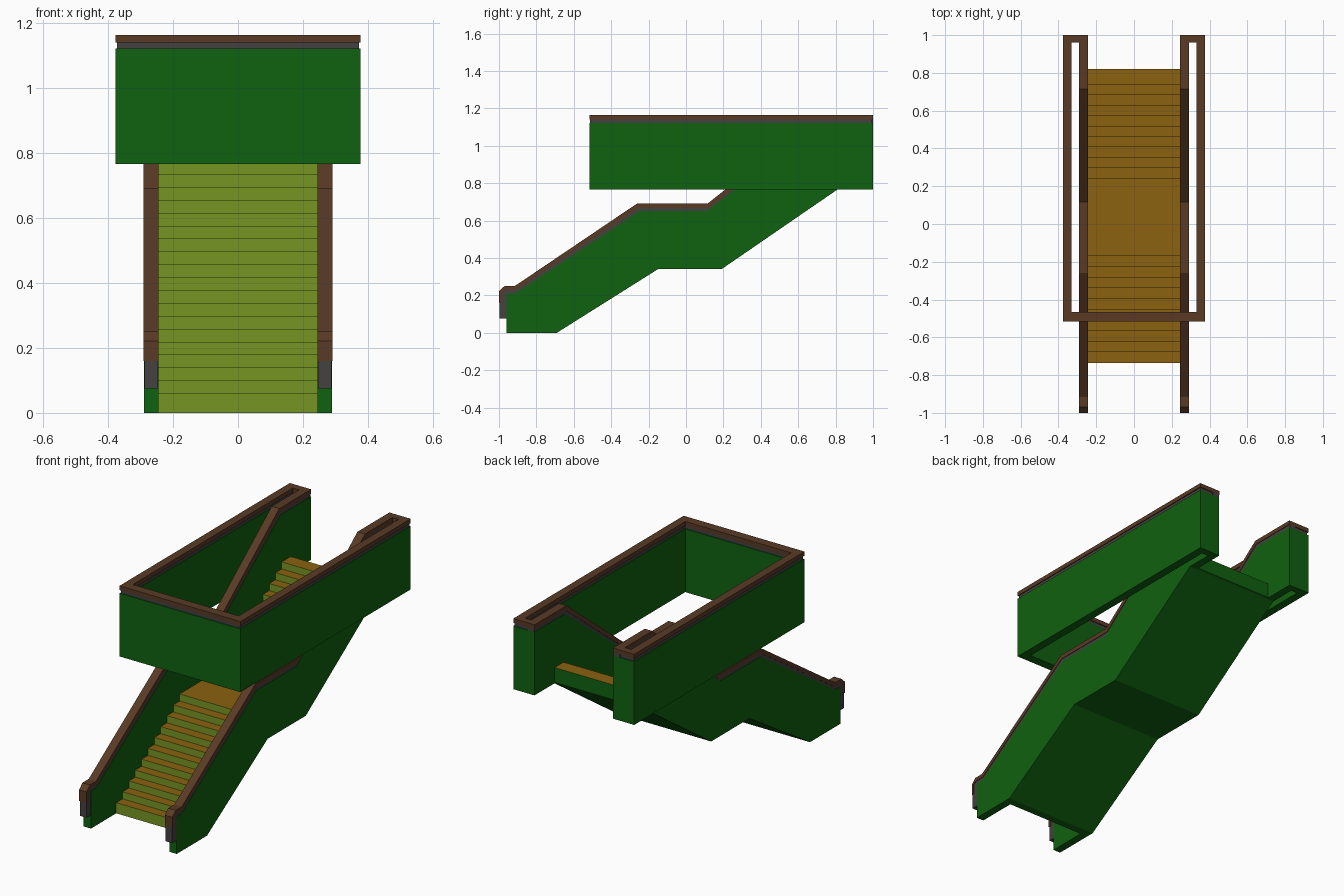
import bpy, bmesh

if "Cube" in bpy.data.objects:
    bpy.data.objects.remove(bpy.data.objects["Cube"])


def material(name, rgb):
    m = bpy.data.materials.new(name)
    m.diffuse_color = (*rgb, 1)
    m.use_nodes = True
    m.node_tree.nodes["Principled BSDF"].inputs["Base Color"].default_value = m.diffuse_color
    return m


GREEN = material("green_panel", (0.005, 0.12, 0.005))
OLIVE = material("olive_riser", (0.18, 0.30, 0.017))
TAN = material("tan_tread", (0.26, 0.12, 0.005))
BROWN = material("brown_rail", (0.10, 0.043, 0.018))
GRAY = material("gray_trim", (0.058, 0.052, 0.052))


def prism(name, points, low, high, axis, mats):
    """Extrude a flat outline: axis 'x' takes (y, z) points, axis 'z' takes (x, y)."""
    def place(p, t):
        return (t, p[0], p[1]) if axis == "x" else (p[0], p[1], t)
    bm = bmesh.new()
    a = [bm.verts.new(place(p, low)) for p in points]
    b = [bm.verts.new(place(p, high)) for p in points]
    bm.faces.new(a)
    bm.faces.new(b[::-1])
    n = len(points)
    for i in range(n):
        j = (i + 1) % n
        bm.faces.new((a[i], b[i], b[j], a[j]))
    bmesh.ops.recalc_face_normals(bm, faces=bm.faces)
    me = bpy.data.meshes.new(name)
    bm.to_mesh(me)
    bm.free()
    for m in mats:
        me.materials.append(m)
    ob = bpy.data.objects.new(name, me)
    bpy.context.collection.objects.link(ob)
    return ob


# Side panel outline and the two layers of its handrail, in (y, z)
panel = [(-0.96, 0), (-0.69, 0), (-0.15, 0.34), (0.19, 0.34), (0.81, 0.766),
         (1, 0.766), (1, 1.122), (0.73, 1.122), (0.11, 0.65), (-0.25, 0.65),
         (-0.915, 0.21), (-0.96, 0.21)]
rail_top = [(-1, 0.16), (-1, 0.222), (-0.97, 0.25), (-0.915, 0.25),
            (-0.26, 0.692), (0.117, 0.692), (0.716, 1.164), (1, 1.164)]
rail_mid = [(-0.985, 0.16), (-0.985, 0.218), (-0.965, 0.228), (-0.91, 0.228),
            (-0.255, 0.667), (0.122, 0.667), (0.722, 1.14), (1, 1.14)]
rail_low = [(-0.96, 0.21), (-0.915, 0.21), (-0.25, 0.65),
            (0.11, 0.65), (0.73, 1.122), (1, 1.122)]
trim = [(-0.96, 0.075), (-0.998, 0.075), (-0.998, 0.16)] + rail_mid + rail_low[::-1]

for side, label in ((-1, "left"), (1, "right")):
    def span(a, b):
        return sorted((side * a, side * b))
    prism(label + "_stair_panel", panel, *span(0.245, 0.29), "x", [GREEN])
    prism(label + "_handrail", rail_top + rail_mid[::-1], *span(0.244, 0.291), "x", [BROWN])
    prism(label + "_handrail_trim", trim, *span(0.247, 0.288), "x", [GRAY])

# Stair flights with a landing between them
RISE = 0.0397
steps = [(-0.735, 0), (-0.735, 0.06)]
z = 0.06
risers = [-0.735 + 0.0565 * i for i in range(1, 11)] + [0.24 + 0.0555 * i for i in range(10)]
for y in risers:
    steps.append((y, z))
    z += RISE
    steps.append((y, z))
steps += [(0.82, z), (0.82, 0.77), (0.81, 0.766), (0.19, 0.34), (-0.15, 0.34), (-0.69, 0)]
stairs = prism("stairs", steps, -0.245, 0.245, "x", [GREEN, TAN, OLIVE])
for f in stairs.data.polygons:
    if f.normal.z > 0.9:
        f.material_index = 1
    elif f.normal.y < -0.9:
        f.material_index = 2


# Upper parapet around the stairwell, open at the back between the panels
def parapet(d):
    half = [(0.377 - d, -0.517 + d), (0.377 - d, 1 - d), (0.29 - d, 1 - d),
            (0.29 - d, 0.96 + d), (0.33 + d, 0.96 + d), (0.33 + d, -0.465 - d)]
    return half + [(-x, y) for x, y in half[::-1]]


prism("parapet_wall", parapet(0), 0.766, 1.122, "z", [GREEN])
prism("parapet_trim", parapet(0.005), 1.122, 1.14, "z", [GRAY])
prism("parapet_rail", parapet(0), 1.14, 1.164, "z", [BROWN])
